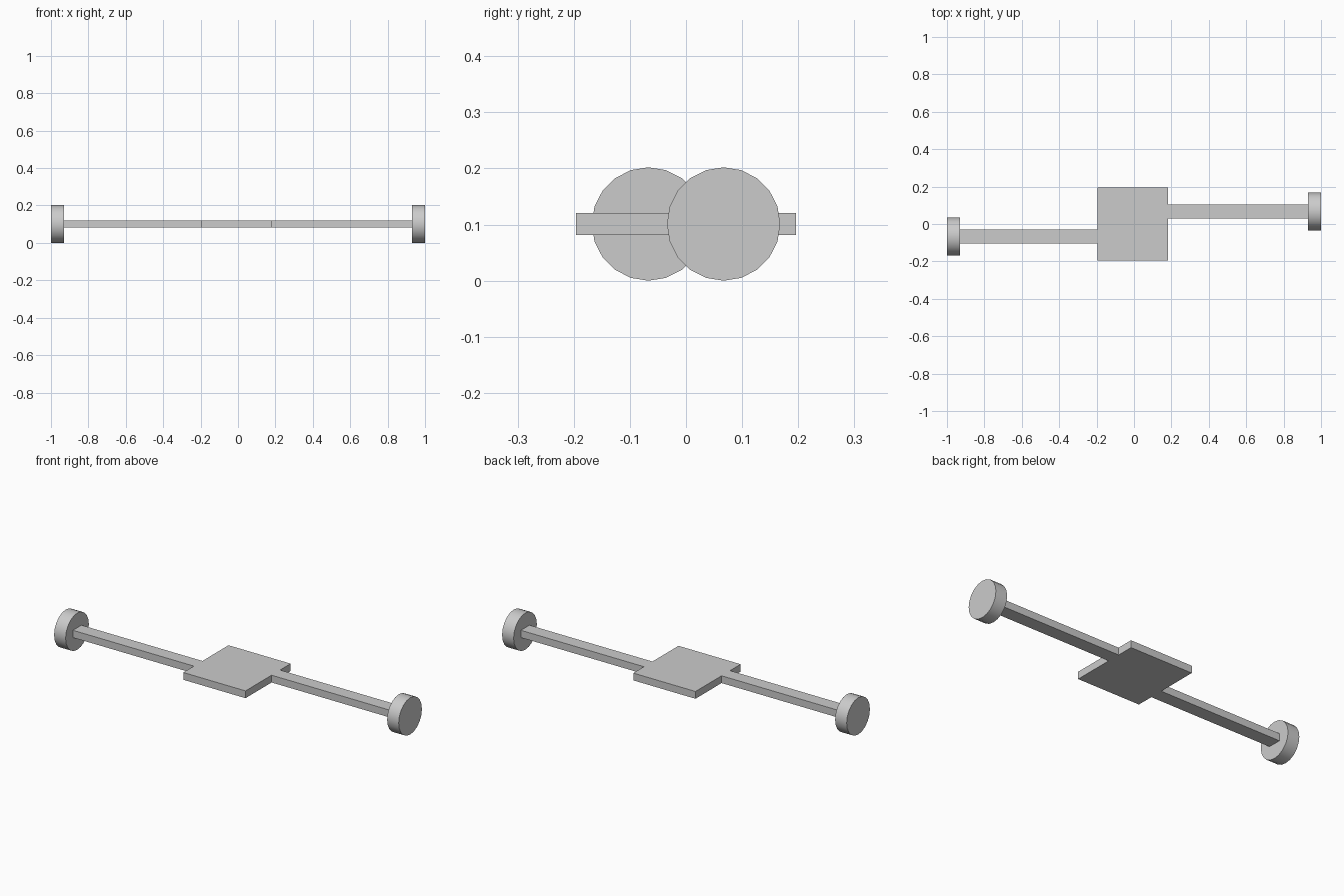
import bpy
import math

cube = bpy.data.objects.get("Cube")
if cube:
    bpy.data.objects.remove(cube, do_unlink=True)

MID_Z = 0.101
ARM_Y = 0.067

grey = bpy.data.materials.new("plain grey")
grey.use_nodes = True
colour = (0.6, 0.6, 0.6, 1)
grey.diffuse_color = colour
grey.node_tree.nodes["Principled BSDF"].inputs["Base Color"].default_value = colour


def finish(name):
    obj = bpy.context.object
    obj.name = name
    obj.data.materials.append(grey)
    return obj


def box(name, x0, x1, y, width, height):
    bpy.ops.mesh.primitive_cube_add(size=1, location=((x0 + x1) / 2, y, MID_Z))
    bpy.context.object.scale = (abs(x1 - x0), width, height)
    bpy.ops.object.transform_apply(location=False, rotation=False, scale=True)
    return finish(name)


# Central plate
box("centre_plate", -0.195, 0.183, 0, 0.392, 0.04)

# Staggered arms, each with a 20-sided end disc
for side, sign, inner in (("left", 1, 0.183), ("right", -1, -0.195)):
    y = sign * ARM_Y
    box(side + "_arm", inner, sign * 0.93, y, 0.074, 0.04)
    bpy.ops.mesh.primitive_cylinder_add(
        vertices=20, radius=MID_Z, depth=0.07,
        location=(sign * 0.965, y, MID_Z), rotation=(0, math.pi / 2, 0))
    bpy.ops.object.transform_apply(location=False, rotation=True, scale=False)
    finish(side + "_end_disc")
    bpy.ops.object.shade_smooth_by_angle(angle=math.radians(30))
